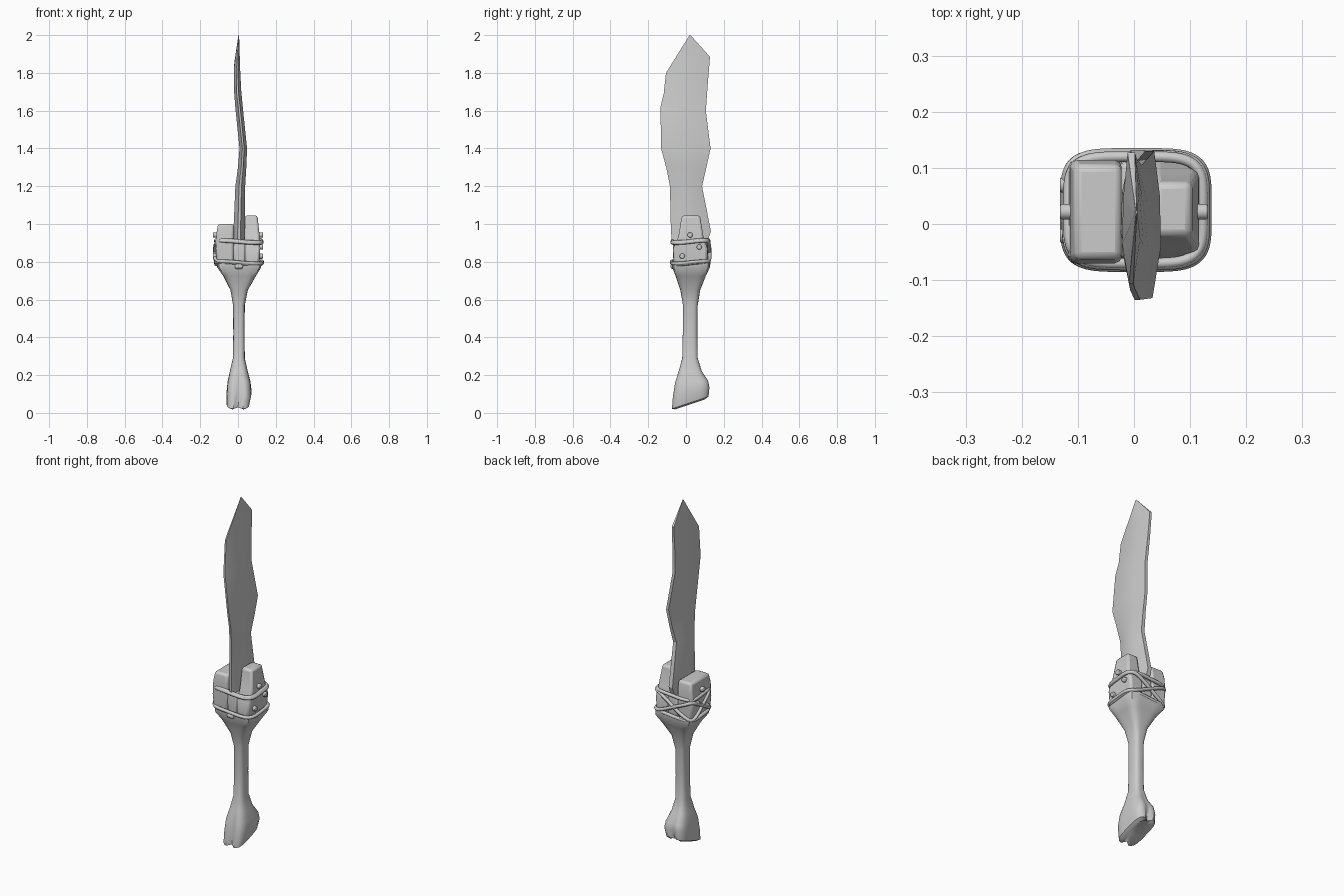
import bpy, bmesh, math
from mathutils import Vector

if "Cube" in bpy.data.objects:
    bpy.data.objects.remove(bpy.data.objects["Cube"])

grey = bpy.data.materials.new("plain grey")
grey.use_nodes = True
COLOR = (0.6, 0.6, 0.6, 1)
grey.diffuse_color = COLOR
grey.node_tree.nodes["Principled BSDF"].inputs["Base Color"].default_value = COLOR


def finish(obj, angle=35, bevel=0):
    """Give the part its colour, soft edges and shading."""
    obj.data.materials.append(grey)
    bpy.ops.object.select_all(action="DESELECT")
    obj.select_set(True)
    bpy.context.view_layer.objects.active = obj
    if bevel:
        mod = obj.modifiers.new("soft edges", "BEVEL")
        mod.width, mod.segments = bevel, 2
    bpy.ops.object.shade_smooth_by_angle(angle=math.radians(angle))
    return obj


def loft(name, rings, angle=35, bevel=0):
    """Skin a list of equal rings and close both ends."""
    bm = bmesh.new()
    loops = [[bm.verts.new(p) for p in ring] for ring in rings]
    n = len(loops[0])
    for a, b in zip(loops, loops[1:]):
        for i in range(n):
            j = (i + 1) % n
            bm.faces.new((a[i], a[j], b[j], b[i]))
    bm.faces.new(loops[0][::-1])
    bm.faces.new(loops[-1])
    bmesh.ops.remove_doubles(bm, verts=bm.verts, dist=0.0001)
    bmesh.ops.recalc_face_normals(bm, faces=bm.faces)
    mesh = bpy.data.meshes.new(name)
    bm.to_mesh(mesh)
    bm.free()
    obj = bpy.data.objects.new(name, mesh)
    bpy.context.collection.objects.link(obj)
    return finish(obj, angle, bevel)


def rounded(t, power):
    """Point on a unit square with rounded corners."""
    c, s = math.cos(t), math.sin(t)
    r = (abs(c) ** power + abs(s) ** power) ** (-1 / power)
    return c * r, s * r


# Bone handle: z, x range, y range, squareness, slant, notch depth
bone = [
    (0.046, -0.045, 0.045, -0.062, 0.10, 4, 0.33, 0.30),
    (0.055, -0.060, 0.060, -0.075, 0.12, 4, 0.33, 0.20),
    (0.110, -0.060, 0.072, -0.070, 0.125, 4, 0.25, 0.12),
    (0.165, -0.055, 0.066, -0.058, 0.118, 4, 0.05, 0.06),
    (0.220, -0.043, 0.052, -0.040, 0.085, 3, 0, 0.03),
    (0.290, -0.027, 0.036, -0.020, 0.062, 3, 0, 0),
    (0.420, -0.025, 0.035, -0.017, 0.060, 3, 0, 0),
    (0.570, -0.026, 0.036, -0.016, 0.062, 3, 0, 0),
    (0.650, -0.040, 0.052, -0.030, 0.075, 4, 0, 0),
    (0.725, -0.078, 0.095, -0.055, 0.105, 6, 0, 0),
    (0.770, -0.110, 0.123, -0.073, 0.126, 8, 0, 0),
    (0.795, -0.110, 0.123, -0.073, 0.126, 8, 0, 0),
]
rings = []
for z, x0, x1, y0, y1, power, slant, notch in bone:
    ring = []
    for i in range(32):
        u, v = rounded(math.tau * i / 32, power)
        v *= 1 - notch * max(0, 1 - abs(u) * 2.5)
        y = (y0 + y1) / 2 + v * (y1 - y0) / 2
        groove = 0.1 * notch * max(0, 1 - abs(u) * 2) if z < 0.05 else 0
        ring.append(((x0 + x1) / 2 + u * (x1 - x0) / 2, y, z + slant * (y - 0.025) + groove))
    rings.append(ring)
loft("bone_handle", rings, 40)

# Chipped stone blade: front edge z, y; back edge z, y; middle x; half thickness
stone = [
    (0.90, -0.075, 0.90, 0.110, 0.006, 0.030),
    (0.97, -0.080, 0.96, 0.132, 0.006, 0.030),
    (1.20, -0.085, 1.20, 0.085, 0.012, 0.026),
    (1.30, -0.105, 1.30, 0.108, 0.022, 0.022),
    (1.40, -0.132, 1.40, 0.130, 0.028, 0.020),
    (1.62, -0.135, 1.60, 0.105, 0.006, 0.020),
    (1.69, -0.118, 1.74, 0.115, -0.002, 0.019),
    (1.80, -0.106, 1.885, 0.127, -0.005, 0.016),
    (1.998, 0.018, 2.0, 0.024, 0.004, 0.002),
]
rings = []
for zf, yf, zb, yb, x, t in stone:
    def at(side, f, k=1):
        return (x + side * t * k, yf + (yb - yf) * f, zf + (zb - zf) * f)
    rings.append([at(-0.25, 0), at(0.25, 0), at(1, 0.35), at(0.9, 0.7),
                  at(0.4, 1), at(-0.4, 1), at(-0.9, 0.65), at(-1, 0.3)])
loft("stone_blade", rings, 20)


def plank(name, sections):
    """Tapered wooden plank from z, x range, y range."""
    loft(name, [[(x0, y0, z), (x1, y0, z), (x1, y1, z), (x0, y1, z)]
                for z, x0, x1, y0, y1 in sections], 40, 0.012)


plank("left_plank", [
    (0.79, 0.035, 0.112, -0.066, 0.112),
    (0.87, 0.035, 0.118, -0.068, 0.114),
    (0.935, 0.035, 0.115, -0.040, 0.092),
    (1.045, 0.037, 0.103, -0.022, 0.074),
])
plank("right_plank", [
    (0.79, -0.112, -0.022, -0.066, 0.112),
    (0.87, -0.118, -0.022, -0.070, 0.114),
    (0.95, -0.114, -0.022, -0.070, 0.114),
    (1.00, -0.106, -0.022, -0.062, 0.105),
])

# Core post between the planks
plank("core_post", [
    (0.78, -0.026, 0.040, -0.060, 0.110),
    (0.85, -0.026, 0.040, -0.066, 0.116),
    (0.91, -0.026, 0.040, -0.060, 0.110),
])


def rope(name, base, lift, grow):
    """Closed binding loop; lift bends it at the back right corner."""
    curve = bpy.data.curves.new(name, "CURVE")
    curve.dimensions = "3D"
    curve.bevel_depth, curve.bevel_resolution = 0.0095, 2
    curve.resolution_u = 3
    spline = curve.splines.new("NURBS")
    count = 40
    spline.points.add(count - 1)
    for i, point in enumerate(spline.points):
        t = math.tau * i / count
        u, v = rounded(t, 5)
        away = abs((t - math.radians(138) + math.pi) % math.tau - math.pi)
        z = base + lift * max(0, 1 - away / 1.5) + 0.006 * math.sin(2 * t)
        point.co = (0.003 + u * (0.120 + grow), 0.025 + v * (0.095 + grow), z, 1)
    spline.use_cyclic_u = True
    spline.order_u = 4
    obj = bpy.data.objects.new(name, curve)
    bpy.context.collection.objects.link(obj)
    bpy.ops.object.select_all(action="DESELECT")
    obj.select_set(True)
    bpy.context.view_layer.objects.active = obj
    bpy.ops.object.convert(target="MESH")
    finish(bpy.context.object, 60)


rope("upper_rope", 0.910, 0, 0)
rope("lower_rope", 0.792, 0, 0)
rope("falling_rope", 0.905, -0.115, 0.003)
rope("rising_rope", 0.797, 0.105, 0.006)

# Small knot tab under the lower rope
plank("rope_knot", [(0.762, -0.018, 0.026, -0.082, -0.06),
                    (0.790, -0.018, 0.026, -0.082, -0.06)])

# Round pegs on the outer face of each plank
for side, label in ((1, "left"), (-1, "right")):
    for number, (y, z) in enumerate(((0.022, 0.942), (0.07, 0.878), (-0.02, 0.83))):
        bpy.ops.mesh.primitive_cylinder_add(
            vertices=12, radius=0.014, depth=0.04,
            location=(side * 0.112, y, z), rotation=(0, math.pi / 2, 0))
        peg = bpy.context.object
        peg.name = f"{label}_peg_{number + 1}"
        finish(peg, 40, 0.004)
